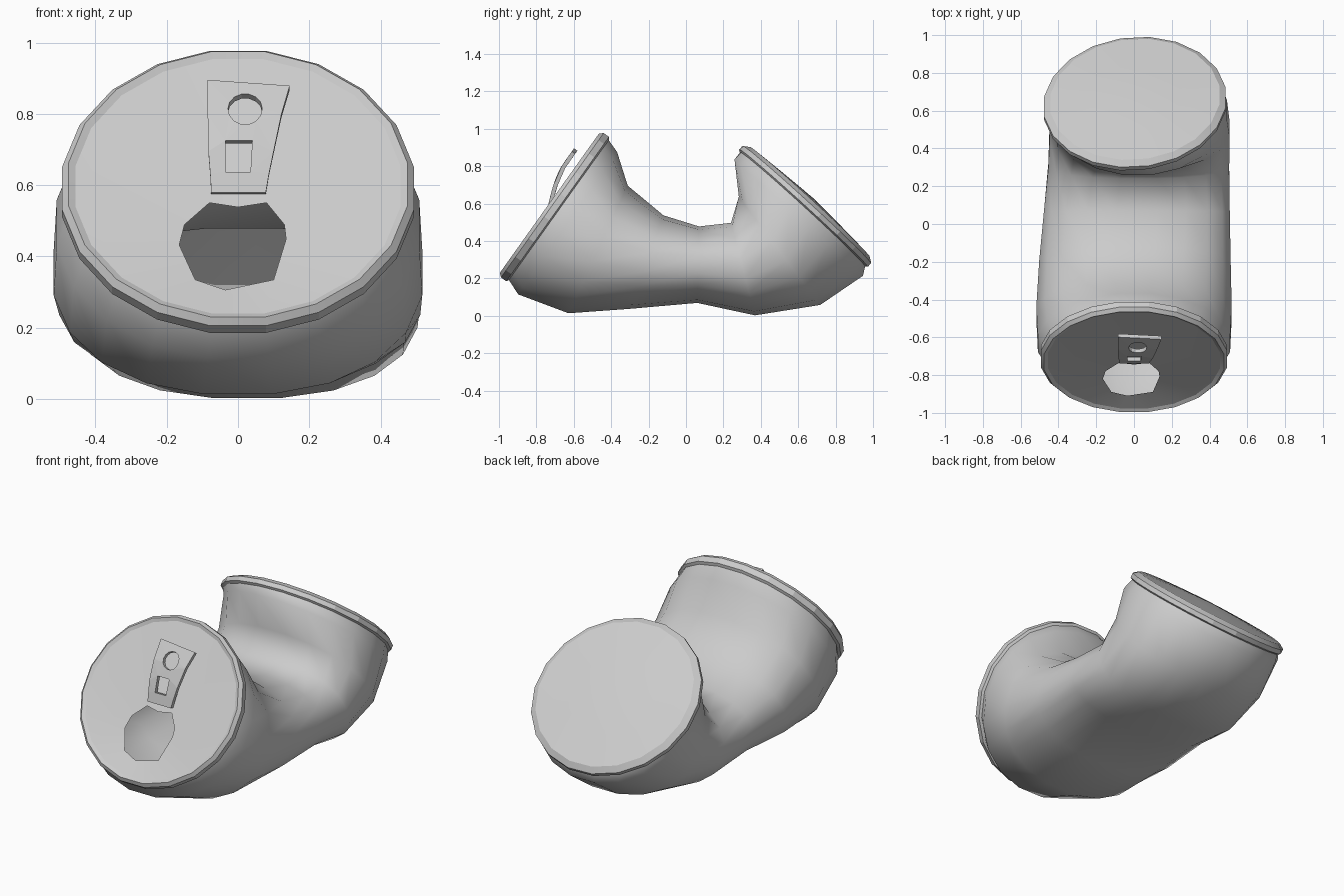
import bpy, bmesh
from math import sin, cos, pi
from mathutils import Vector

if "Cube" in bpy.data.objects:
    bpy.data.objects.remove(bpy.data.objects["Cube"])

SEG = 20


def finish(name, bm, angle):
    bmesh.ops.recalc_face_normals(bm, faces=bm.faces)
    me = bpy.data.meshes.new(name)
    bm.to_mesh(me)
    bm.free()
    ob = bpy.data.objects.new(name, me)
    bpy.context.collection.objects.link(ob)
    bpy.ops.object.select_all(action='DESELECT')
    ob.select_set(True)
    bpy.context.view_layer.objects.active = ob
    bpy.ops.object.shade_smooth_by_angle(angle=angle)
    return ob


def ring(bm, c, u, v, e=1.0):
    out = []
    for i in range(SEG):
        a = 2 * pi * (i + 0.5) / SEG
        x, y = cos(a), sin(a)
        x = abs(x) ** e * (1 if x > 0 else -1)
        y = abs(y) ** e * (1 if y > 0 else -1)
        out.append(bm.verts.new(c + u * x + v * y))
    return out


def bridge(bm, a, b):
    for i in range(len(a)):
        j = (i + 1) % len(a)
        bm.faces.new((a[i], a[j], b[j], b[i]))


def fill(bm, loops):
    """Flat fill of an outline with holes, in local x / y."""
    res, edges = [], []
    for pts in loops:
        vs = [bm.verts.new((x, y, 0)) for x, y in pts]
        edges += [bm.edges.new((vs[i - 1], vs[i])) for i in range(len(vs))]
        res.append(vs)
    bmesh.ops.triangle_fill(bm, edges=edges, use_beauty=True, normal=(0, 0, 1))
    return res


# End frames: centre, side, up-along-disc, outward normal, radii
FRONT = (Vector((0, -.727, .6)), Vector((1, 0, 0)), Vector((0, .58, .815)),
         Vector((0, -.815, .58)), .497, .477)
BACK = (Vector((0.005, .655, .605)), Vector((1, .05, 0)), Vector((0, -.737, .676)),
        Vector((0, .676, .737)), .484, .466)


def end_ring(bm, f, s, h):
    c, u, v, n, ru, rv = f
    return ring(bm, c + n * h, u * ru * s, v * rv * s)


# Crushed, folded body: (bottom y,z, top y,z, half width, x shift, boxiness)
sections = [(-.9, .11, -.365, .88, .515, 0, .97), (-.63, .01, -.31, .70, .523, 0, .9),
            (-.3, .035, -.12, .54, .512, .005, .85), (.06, .067, .07, .48, .497, .015, .82),
            (.37, .0, .24, .50, .484, .025, .87), (.72, .055, .28, .64, .482, .03, .93),
            (.95, .21, .255, .84, .478, .02, 1)]
bm = bmesh.new()
rings = [end_ring(bm, FRONT, .975, -.055)]
for by, bz, ty, tz, w, sx, e in sections:
    b, t = Vector((sx, by, bz)), Vector((sx, ty, tz))
    rings.append(ring(bm, (b + t) / 2, Vector((w, 0, 0)), (t - b) / 2, e))
rings.append(end_ring(bm, BACK, .975, -.045))
for a, b in zip(rings, rings[1:]):
    bridge(bm, a, b)
finish("can_body", bm, 1.6)

# Rolled rims
rims = (("front_rim", FRONT, [(.97, -.06), (1.005, -.05), (1.005, -.015), (.97, .004), (.93, -.006)]),
        ("back_rim", BACK, [(.97, -.05), (1.005, -.04), (1.005, -.014), (.935, .008)]))
for name, f, prof in rims:
    bm = bmesh.new()
    rs = [end_ring(bm, f, s, h) for s, h in prof]
    for a, b in zip(rs, rs[1:]):
        bridge(bm, a, b)
    finish(name, bm, .3)

# Slightly domed base panel
bm = bmesh.new()
rs = [end_ring(bm, BACK, s, h) for s, h in ((.935, .008), (.5, .022))]
bridge(bm, *rs)
tip = bm.verts.new(BACK[0] + BACK[3] * .035)
for i in range(SEG):
    bm.faces.new((rs[1][i - 1], rs[1][i], tip))
finish("base_panel", bm, .6)


def place(v):
    c, u, w, n = FRONT[:4]
    return c + u * v.x + w * v.y + n * v.z


# Lid panel with an open drinking mouth, pressed in around its edge
mouth = [(-.165, -.19), (-.15, -.12), (-.08, -.045), (0, -.06), (.08, -.045),
         (.13, -.12), (.135, -.17), (.1, -.31), (-.035, -.345), (-.12, -.31)]
outer = [(.93 * FRONT[4] * cos(2 * pi * (i + .5) / SEG),
          .93 * FRONT[5] * sin(2 * pi * (i + .5) / SEG)) for i in range(SEG)]
bm = bmesh.new()
rim, hole = fill(bm, [outer, mouth])
for v in rim:
    v.co.z = -.006
for v in hole:
    v.co.z = -.022
for v in bm.verts:
    v.co = place(v.co)
finish("lid_panel", bm, .5)

# Bent pull tab with a round and a square hole
outline = [(-.075, -.02), (.078, -.02), (.087, .03), (.1, .09), (.122, .2), (.145, .295),
           (-.085, .315), (-.085, .2), (-.083, .09), (-.078, .03)]
square = [(-.035, .035), (.035, .035), (.04, .12), (-.035, .12)]
disc = [(.02 + .048 * cos(2 * pi * i / 14), .217 + .05 * sin(2 * pi * i / 14)) for i in range(14)]
bm = bmesh.new()
fill(bm, [outline, square, disc])
for v in bm.verts:
    t = max(0, min(1, (v.co.y + .02) / .25))
    v.co.z = -.012 + .068 * sin(t * pi / 2)
    v.co = place(v.co)
tab = finish("pull_tab", bm, .5)
for p in tab.data.polygons:
    p.use_smooth = False
mod = tab.modifiers.new("thickness", 'SOLIDIFY')
mod.thickness = .022
mod.offset = 0
